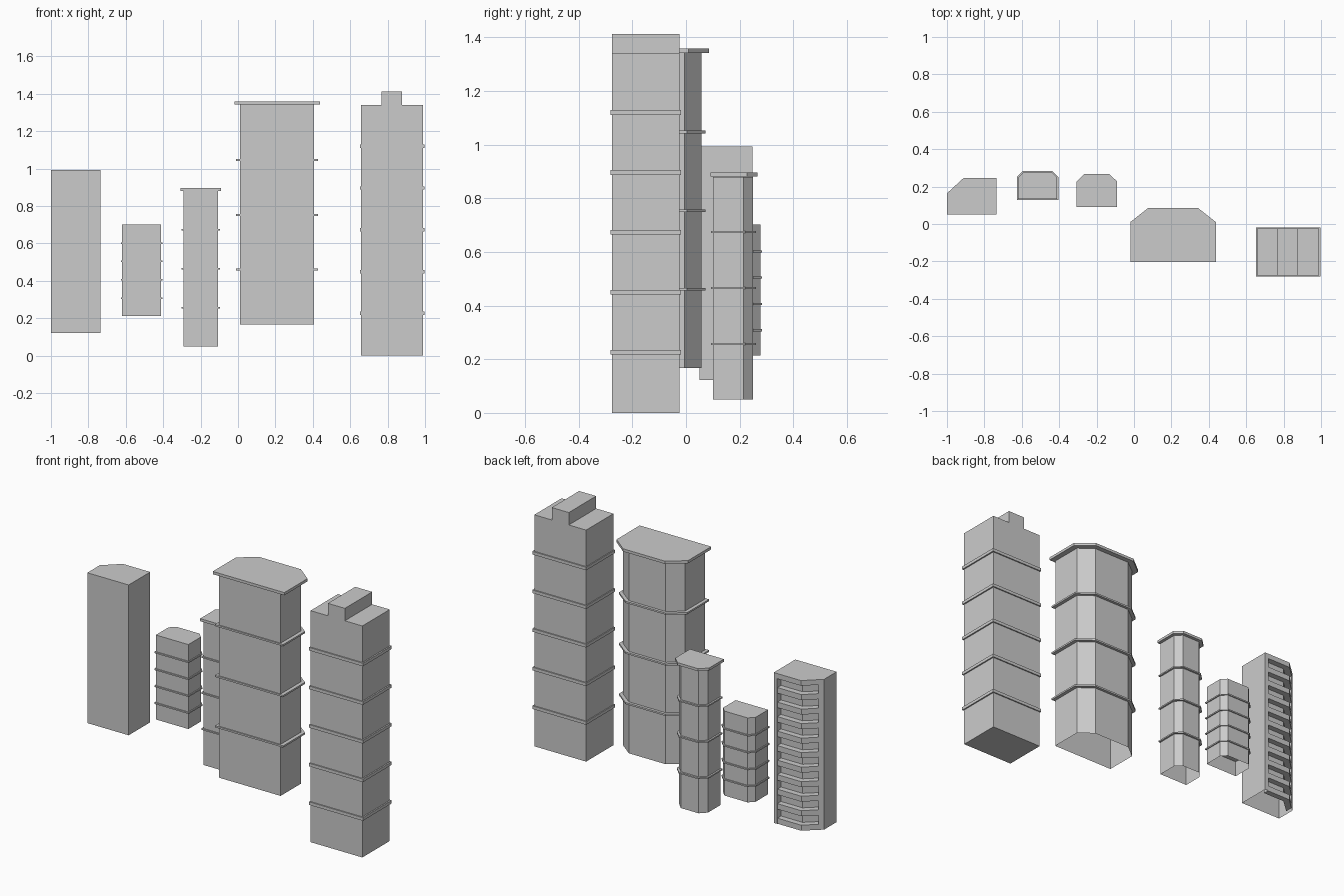
import bpy, bmesh

if "Cube" in bpy.data.objects:
    bpy.data.objects.remove(bpy.data.objects["Cube"])


def prism(name, pts, z0, z1, bottom=True):
    """Extrude a counter-clockwise plan outline from z0 to z1."""
    bm = bmesh.new()
    lo = [bm.verts.new((x, y, z0)) for x, y in pts]
    hi = [bm.verts.new((x, y, z1)) for x, y in pts]
    n = len(pts)
    for i in range(n):
        j = (i + 1) % n
        bm.faces.new((lo[i], lo[j], hi[j], hi[i]))
    bm.faces.new(hi)
    if bottom:
        bm.faces.new(lo[::-1])
    me = bpy.data.meshes.new(name)
    bm.to_mesh(me)
    bm.free()
    ob = bpy.data.objects.new(name, me)
    bpy.context.collection.objects.link(ob)
    return ob


def bay(x0, x1, y0, y1, cx, cy):
    """Rectangle with both back corners chamfered by cx, cy."""
    return [(x0, y0), (x1, y0), (x1, y1 - cy), (x1 - cx, y1),
            (x0 + cx, y1), (x0, y1 - cy)]


def rect(x0, x1, y0, y1):
    return [(x0, y0), (x1, y0), (x1, y1), (x0, y1)]


# Balcony tower: body with end fins and a recessed back wall
Z0, Z1, FLOORS = 0.122, 0.992, 10
prism("balcony_tower_body",
      [(-1, .05), (-.735, .05), (-.735, .247), (-.757, .247), (-.757, .212),
       (-.895, .212), (-.978, .138), (-.978, .184), (-1, .164)], Z0, Z1, False)
prism("balcony_tower_roof",
      [(-1, .05), (-.735, .05), (-.735, .247), (-.91, .247), (-1, .164)],
      Z1 - .03, Z1)
strip = [(-.757, .212), (-.757, .245), (-.91, .245), (-.978, .182),
         (-.978, .138), (-.895, .212)]
step = (Z1 - .03 - Z0) / FLOORS
for i in range(FLOORS):
    prism(f"balcony_{i + 1}", strip, Z0 + i * step, Z0 + i * step + .032)

# Small tower with four bands
prism("small_tower_body", bay(-.619, -.411, .133, .278, .03, .03), .213, .702, False)
for i, z in enumerate((.308, .406, .504, .602)):
    prism(f"small_tower_band_{i + 1}", bay(-.625, -.405, .127, .284, .032, .032),
          z - .004, z + .004)

# Slim tower with three bands and a cornice
prism("slim_tower_body", bay(-.291, -.107, .100, .250, .035, .035), .05, .88, False)
for i, z in enumerate((.257, .466, .674)):
    prism(f"slim_tower_band_{i + 1}", bay(-.301, -.097, .094, .261, .039, .039),
          z - .004, z + .004)
prism("slim_tower_cornice", bay(-.307, -.09, .092, .267, .042, .04), .881, .896)

# Wide tower with three bands and a cornice
prism("wide_tower_body", bay(.01, .406, -.19, .057, .08, .062), .168, 1.342, False)
for i, z in enumerate((.461, .753, 1.047)):
    prism(f"wide_tower_band_{i + 1}", bay(-.01, .427, -.197, .073, .09, .07),
          z - .005, z + .005)
prism("wide_tower_cornice", bay(-.02, .438, -.202, .085, .095, .075), 1.342, 1.358)

# Square tower with five bands and a raised roof block
prism("square_tower_body", rect(.657, .989, -.275, -.025), 0, 1.34)
prism("square_tower_roof_block", rect(.768, .877, -.275, -.025), 1.34, 1.412)
for i in range(5):
    z = .226 + i * .2235
    prism(f"square_tower_band_{i + 1}", rect(.652, .997, -.282, -.018),
          z - .009, z + .009)

# Consistent outward normals
for ob in bpy.data.objects:
    bm = bmesh.new()
    bm.from_mesh(ob.data)
    bmesh.ops.recalc_face_normals(bm, faces=bm.faces)
    bm.to_mesh(ob.data)
    bm.free()
